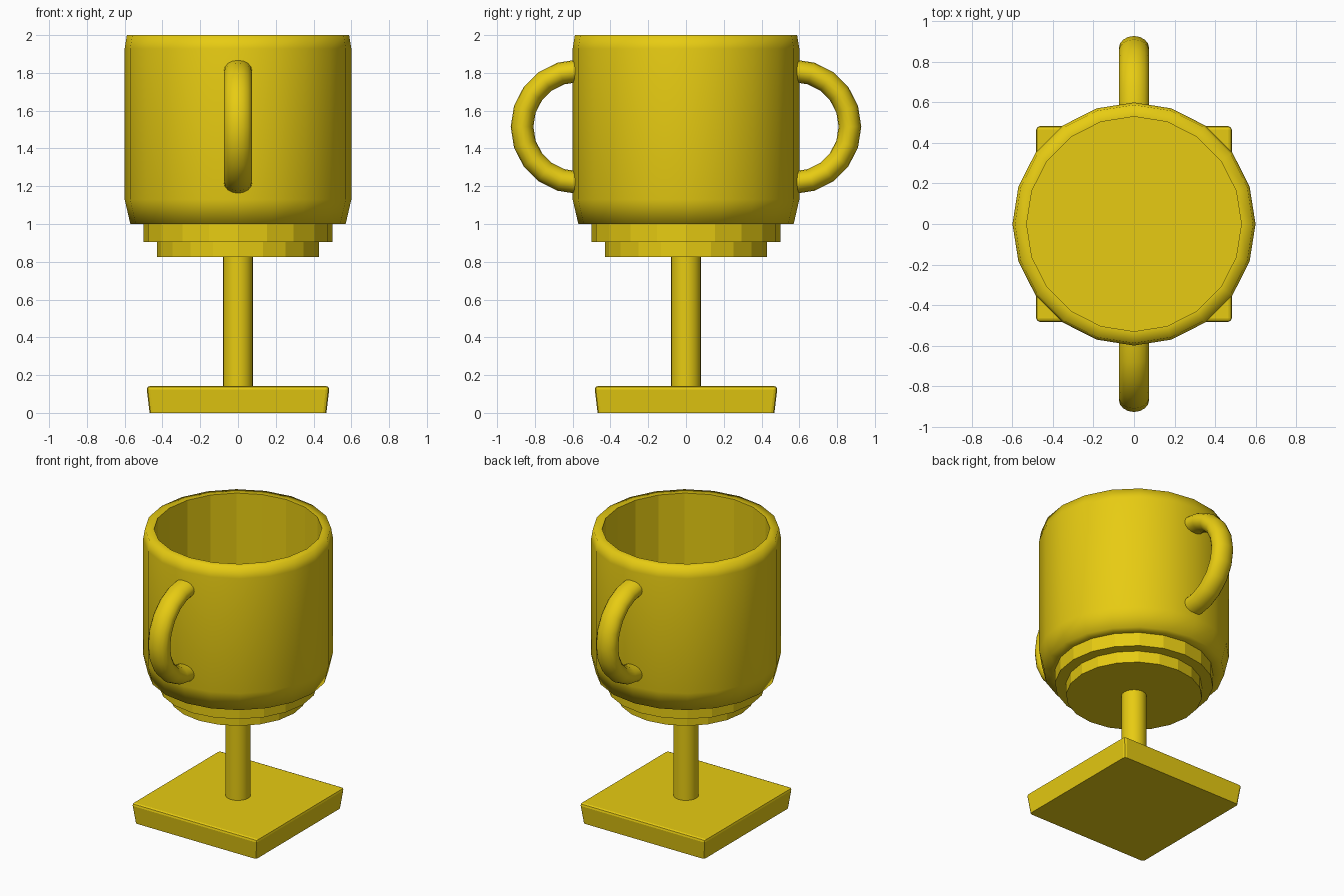
import bpy, bmesh, math

if "Cube" in bpy.data.objects:
    bpy.data.objects.remove(bpy.data.objects["Cube"])

SIDES = 20
gold = bpy.data.materials.new("gold")
gold.diffuse_color = (0.8, 0.6, 0.006, 1)
gold.use_nodes = True
gold.node_tree.nodes["Principled BSDF"].inputs["Base Color"].default_value = gold.diffuse_color


def finish(name, bm):
    bmesh.ops.recalc_face_normals(bm, faces=bm.faces[:])
    mesh = bpy.data.meshes.new(name)
    bm.to_mesh(mesh)
    bm.free()
    mesh.materials.append(gold)
    obj = bpy.data.objects.new(name, mesh)
    bpy.context.collection.objects.link(obj)
    return obj


def lathe(name, profile, sides=SIDES, smooth_bands=()):
    """Spin (radius, z) points round z, capping both ends of the profile."""
    bm = bmesh.new()
    rings = []
    for r, z in profile:
        rings.append([bm.verts.new((r * math.cos(math.tau * i / sides),
                                    r * math.sin(math.tau * i / sides), z))
                      for i in range(sides)])
    for k, (a, b) in enumerate(zip(rings, rings[1:])):
        for i in range(sides):
            j = (i + 1) % sides
            f = bm.faces.new((a[i], a[j], b[j], b[i]))
            f.smooth = k in smooth_bands
    bm.faces.new(rings[0])
    bm.faces.new(rings[-1])
    return finish(name, bm)


# Hollow cup: rounded-looking outside, faceted inside
cup = lathe("cup_bowl",
            [(0.50, 1.0), (0.57, 1.0), (0.60, 1.13), (0.60, 1.93),
             (0.588, 2.0), (0.53, 2.0), (0.53, 1.08)],
            smooth_bands=(0, 1, 2, 3, 4))
# Inner lip stays crisp
sharp = cup.data.attributes.new("sharp_edge", 'BOOLEAN', 'EDGE')
for e in cup.data.edges:
    if all(math.hypot(*cup.data.vertices[v].co.xy) < 0.535
           and cup.data.vertices[v].co.z > 1.9 for v in e.vertices):
        sharp.data[e.index].value = True

# Stepped discs under the cup
lathe("upper_step", [(0.50, 0.905), (0.50, 1.0)])
lathe("lower_step", [(0.43, 0.825), (0.43, 0.905)])

# Stem
lathe("stem", [(0.08, 0.13), (0.08, 0.83)], smooth_bands=(0,))

# Square foot, slightly wider at the top, with eased edges
bm = bmesh.new()
bmesh.ops.create_cube(bm, size=1)
for v in bm.verts:
    half = 0.485 if v.co.z > 0 else 0.468
    v.co = (math.copysign(half, v.co.x), math.copysign(half, v.co.y),
            0.142 if v.co.z > 0 else 0.0)
edges = [e for e in bm.edges if max(v.co.z for v in e.verts) > 0.1]
bmesh.ops.bevel(bm, geom=edges, offset=0.018, segments=2, profile=0.5,
                affect='EDGES')
finish("square_foot", bm)


# Half-ring handles with an oval section, one front and one back
def handle(name, side, steps=10, around=16):
    bm = bmesh.new()
    rings = []
    for s in range(steps + 1):
        t = math.pi * (s / steps - 0.5)
        ring = []
        for i in range(around):
            a = math.tau * i / around
            r = 0.296 + 0.06 * math.cos(a)
            ring.append(bm.verts.new((0.075 * math.sin(a),
                                      side * (0.572 + r * math.cos(t)),
                                      1.515 + r * math.sin(t))))
        rings.append(ring)
    for a, b in zip(rings, rings[1:]):
        for i in range(around):
            j = (i + 1) % around
            bm.faces.new((a[i], a[j], b[j], b[i])).smooth = True
    bm.faces.new(rings[0])
    bm.faces.new(rings[-1])
    return finish(name, bm)


handle("front_handle", -1)
handle("back_handle", 1)
